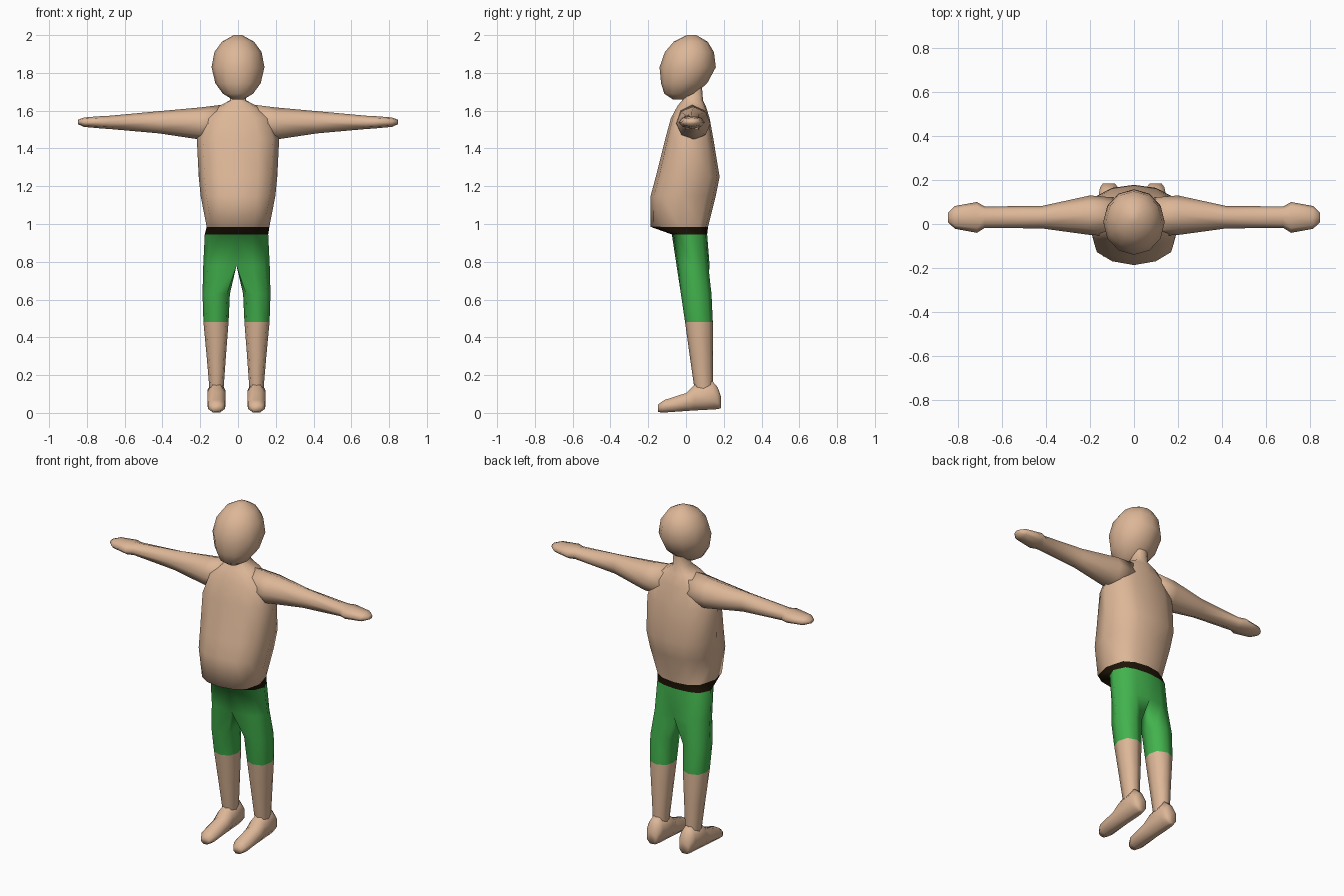
import bpy, bmesh, math

if "Cube" in bpy.data.objects:
    bpy.data.objects.remove(bpy.data.objects["Cube"])


def material(name, rgb):
    m = bpy.data.materials.new(name)
    m.diffuse_color = (*rgb, 1)
    m.use_nodes = True
    m.node_tree.nodes["Principled BSDF"].inputs["Base Color"].default_value = m.diffuse_color
    return m


SKIN = material("skin", (0.72, 0.47, 0.31))
GREEN = material("shorts green", (0.055, 0.45, 0.075))
BELT = material("belt dark brown", (0.012, 0.007, 0.002))


def loft(bm, rings, caps=True):
    """Bridge a list of equal-length point rings."""
    loops = [[bm.verts.new(p) for p in r] for r in rings]
    n = len(loops[0])
    for a, b in zip(loops, loops[1:]):
        for i in range(n):
            j = (i + 1) % n
            bm.faces.new((a[i], a[j], b[j], b[i]))
    if caps:
        bm.faces.new(loops[0])
        bm.faces.new(loops[-1])


def finish(name, bm, mats=(SKIN,), rule=None):
    bmesh.ops.recalc_face_normals(bm, faces=bm.faces)
    for f in bm.faces:
        f.smooth = True
        if rule:
            f.material_index = rule(f.calc_center_median())
    me = bpy.data.meshes.new(name)
    bm.to_mesh(me)
    bm.free()
    for m in mats:
        me.materials.append(m)
    ob = bpy.data.objects.new(name, me)
    bpy.context.collection.objects.link(ob)
    return ob


def oval(n, a0, a1, b0, b1, phase=0.0):
    """Points of an ellipse that fills the box a0..a1, b0..b1."""
    for i in range(n):
        t = 2 * math.pi * i / n + phase
        yield ((a0 + a1) / 2 + (a1 - a0) / 2 * math.cos(t),
               (b0 + b1) / 2 + (b1 - b0) / 2 * math.sin(t))


# Half cross-sections: trunk (flat on the centre line) and leg (closed octagon)
TRUNK = [(0, 0), (.5, .05), (.85, .17), (1, .5), (.82, .85), (.48, .96), (0, 1), (0, .5)]
LEG = [(.1, .15), (.5, 0), (.88, .13), (1, .5), (.88, .87), (.5, 1), (.1, .85), (0, .5)]

# z, inner x, outer x, front y, back y
TRUNK_RINGS = [
    (1.72, 0, .04, 0, .085), (1.655, 0, .042, -.02, .09), (1.625, 0, .10, -.045, .105),
    (1.56, 0, .18, -.08, .125), (1.45, 0, .218, -.11, .145), (1.25, 0, .208, -.16, .178),
    (1.15, 0, .198, -.187, .158), (.985, 0, .166, -.187, .117), (.945, 0, .168, -.075, .112),
    (.78, 0, .176, -.05, .125)]
LEG_RINGS = [
    (.63, .035, .18, -.027, .135), (.48, .042, .175, -.005, .142),
    (.30, .056, .158, .02, .142), (.16, .066, .146, .04, .142), (.10, .07, .142, .05, .14)]

# Body: neck, trunk, belt, shorts and legs in one skin
bm = bmesh.new()
for s in (1, -1):
    rings = []
    for shape, rows in ((TRUNK, TRUNK_RINGS), (LEG, LEG_RINGS)):
        for z, xi, xo, yf, yb in rows:
            rings.append([(s * (xi + (xo - xi) * u), yf + (yb - yf) * v, z) for u, v in shape])
    loft(bm, rings, caps=False)
bmesh.ops.remove_doubles(bm, verts=bm.verts, dist=1e-5)
inner = [f for f in bm.faces if all(abs(v.co.x) < 1e-5 for v in f.verts)]
bmesh.ops.delete(bm, geom=inner, context='FACES')
for v in bm.verts:
    if v.co.z < .97:
        v.co.x -= .008


def body_colour(c):
    if .945 < c.z < .985:
        return 2
    return 1 if .48 < c.z < .945 else 0


finish("body", bm, (SKIN, GREEN, BELT), body_colour)

# Head: z, half width, front y, back y
HEAD = [(1.66, .03, -.07, -.005), (1.69, .08, -.115, .05), (1.745, .12, -.132, .112),
        (1.83, .14, -.14, .158), (1.91, .125, -.112, .148), (1.965, .085, -.065, .115),
        (2.0, .022, .005, .055)]
bm = bmesh.new()
loft(bm, [[(x, y, z) for x, y in oval(12, -w, w, yf, yb)] for z, w, yf, yb in HEAD])
finish("head", bm)

# Arms with mitten hands: x, bottom z, top z, front y, back y
ARM = [(.08, 1.44, 1.632, -.055, .12), (.20, 1.447, 1.617, -.05, .13),
       (.42, 1.48, 1.597, -.02, .082), (.68, 1.503, 1.573, -.018, .08),
       (.715, 1.505, 1.572, -.04, .1), (.815, 1.514, 1.564, -.022, .082),
       (.847, 1.528, 1.552, .008, .052)]
# Feet: y, bottom z, top z, half width
FOOT = [(.184, .025, .09, .028), (.168, .02, .135, .04), (.14, .018, .168, .046),
        (.045, .013, .148, .048), (0, .01, .105, .048), (-.115, .002, .068, .044),
        (-.147, .004, .045, .026)]
for side, s in (("left", 1), ("right", -1)):
    bm = bmesh.new()
    loft(bm, [[(s * x, y, z) for y, z in oval(8, y0, y1, z0, z1)] for x, z0, z1, y0, y1 in ARM])
    finish(side + "_arm", bm)

    bm = bmesh.new()
    k = 1 / math.cos(math.pi / 8)  # flat sole
    rings = []
    for y, z0, z1, w in FOOT:
        cz, h = (z0 + z1) / 2, (z1 - z0) / 2 * k
        rings.append([(s * .106 - .008 + x, y, z)
                      for x, z in oval(8, -w * k, w * k, cz - h, cz + h, math.pi / 8)])
    loft(bm, rings)
    finish(side + "_foot", bm)
